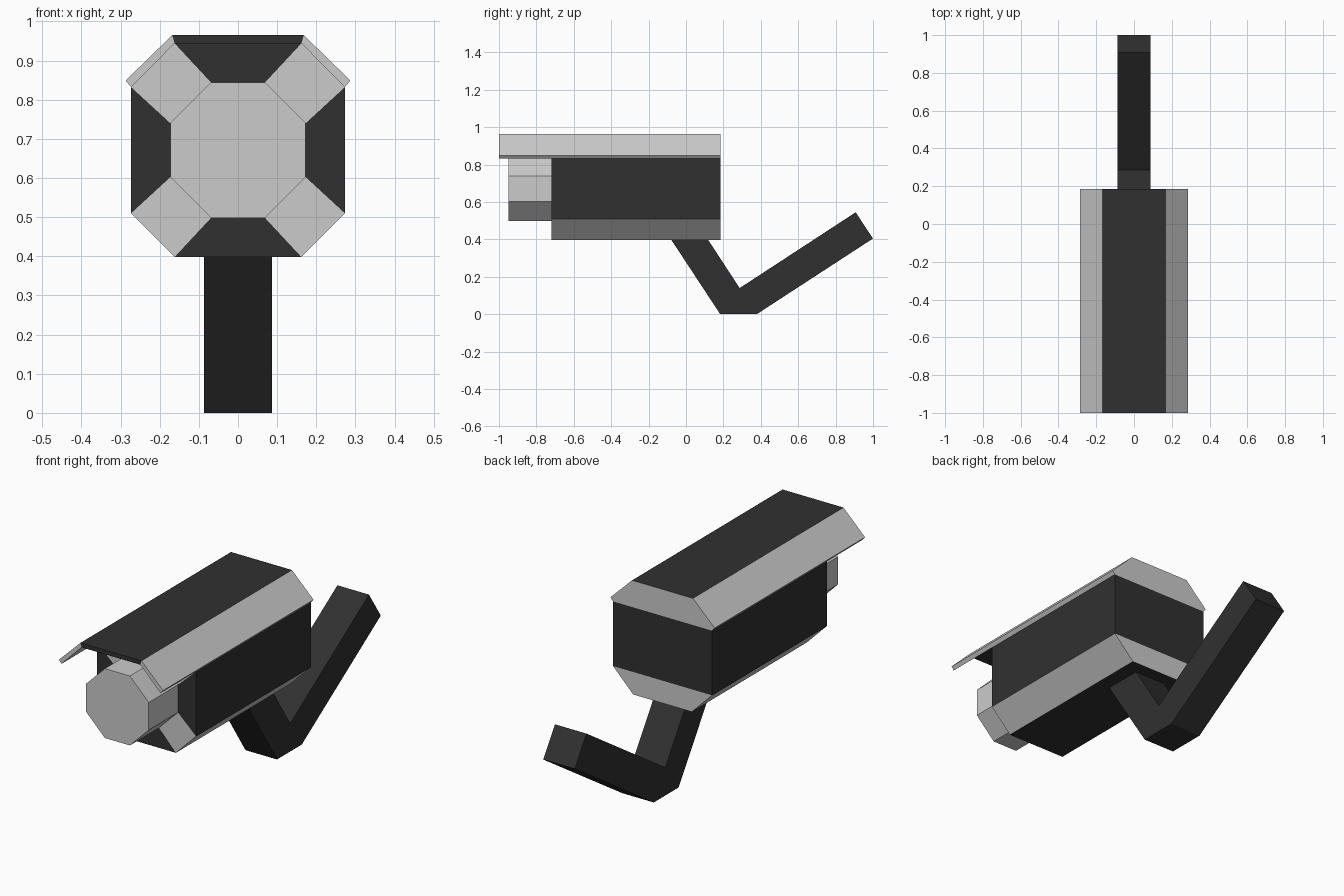
import bpy, bmesh

if "Cube" in bpy.data.objects:
    bpy.data.objects.remove(bpy.data.objects["Cube"])

def material(name, v):
    m = bpy.data.materials.new(name)
    m.diffuse_color = (v, v, v, 1)
    m.use_nodes = True
    m.node_tree.nodes["Principled BSDF"].inputs["Base Color"].default_value = m.diffuse_color
    return m

grey = material("light_grey", 0.8)
dark = material("near_black", 0.03)

def finish(bm, name, mats):
    bmesh.ops.recalc_face_normals(bm, faces=bm.faces)
    mesh = bpy.data.meshes.new(name)
    bm.to_mesh(mesh)
    bm.free()
    for m in mats:
        mesh.materials.append(m)
    ob = bpy.data.objects.new(name, mesh)
    bpy.context.collection.objects.link(ob)
    return ob

def ring(bm, pts, y):
    return [bm.verts.new((x, y, z)) for x, z in pts]

def face(bm, verts, mat=0):
    bm.faces.new(verts).material_index = mat

def octagon(side, flat_x, flat_z, half_h, zc):
    # starts on the bottom flat, so even edges are axial and odd edges diagonal
    q = [(-flat_x, -half_h), (flat_x, -half_h), (side, -flat_z), (side, flat_z),
         (flat_x, half_h), (-flat_x, half_h), (-side, flat_z), (-side, -flat_z)]
    return [(x, zc + z) for x, z in q]

BACK, FRONT = 0.185, -0.72
outer = octagon(0.273, 0.162, 0.161, 0.273, 0.671)
inner = octagon(0.173, 0.069, 0.069, 0.173, 0.671)

# camera body: two-tone octagonal housing with a front ring and three-part back
bm = bmesh.new()
f, b, i = ring(bm, outer, FRONT), ring(bm, outer, BACK), ring(bm, inner, FRONT)
for k in range(8):
    n, tone = (k + 1) % 8, 1 - k % 2
    face(bm, [f[k], f[n], b[n], b[k]], tone)
    face(bm, [f[k], f[n], i[n], i[k]], tone)
face(bm, i)
face(bm, [b[7], b[0], b[1], b[2]])
face(bm, [b[7], b[2], b[3], b[6]], 1)
face(bm, [b[6], b[3], b[4], b[5]])
finish(bm, "camera_body", [grey, dark])

# lens housing: open at the rear where it meets the body
bm = bmesh.new()
f, b = ring(bm, inner, -0.95), ring(bm, inner, FRONT)
for k in range(8):
    n = (k + 1) % 8
    face(bm, [f[k], f[n], b[n], b[k]])
face(bm, f)
finish(bm, "lens_housing", [grey])

# sun hood: bent sheet with a dark centre panel
top = [(-0.287, 0.849), (-0.168, 0.965), (0.168, 0.965), (0.287, 0.849)]
under = [(-0.273, 0.832), (-0.162, 0.944), (0.162, 0.944), (0.273, 0.832)]
bm = bmesh.new()
tf, tb = ring(bm, top, -1), ring(bm, top, BACK)
uf, ub = ring(bm, under, -1), ring(bm, under, BACK)
for k in range(3):
    n, tone = k + 1, k % 2
    face(bm, [tf[k], tf[n], tb[n], tb[k]], tone)
    face(bm, [uf[k], uf[n], ub[n], ub[k]], tone)
    face(bm, [tf[k], tf[n], uf[n], uf[k]], tone)
    face(bm, [tb[k], tb[n], ub[n], ub[k]])
for k in (0, 3):
    face(bm, [tf[k], tb[k], ub[k], uf[k]])
finish(bm, "sun_hood", [grey, dark])

# mounting arm: elbow profile in y/z extruded across x
arm = [(-0.08, 0.4), (0.183, 0), (0.378, 0), (1.0, 0.405),
       (0.907, 0.545), (0.287, 0.14), (0.117, 0.4)]
bm = bmesh.new()
l, r = [[bm.verts.new((x, y, z)) for y, z in arm] for x in (-0.087, 0.087)]
for k in range(7):
    n = (k + 1) % 7
    face(bm, [l[k], l[n], r[n], r[k]])
# each side is split at the elbow into an upper leg and a wall leg
for s in (l, r):
    face(bm, [s[0], s[1], s[5], s[6]])
    face(bm, [s[1], s[2], s[5]])
    face(bm, [s[2], s[3], s[4], s[5]])
finish(bm, "mounting_arm", [dark])
